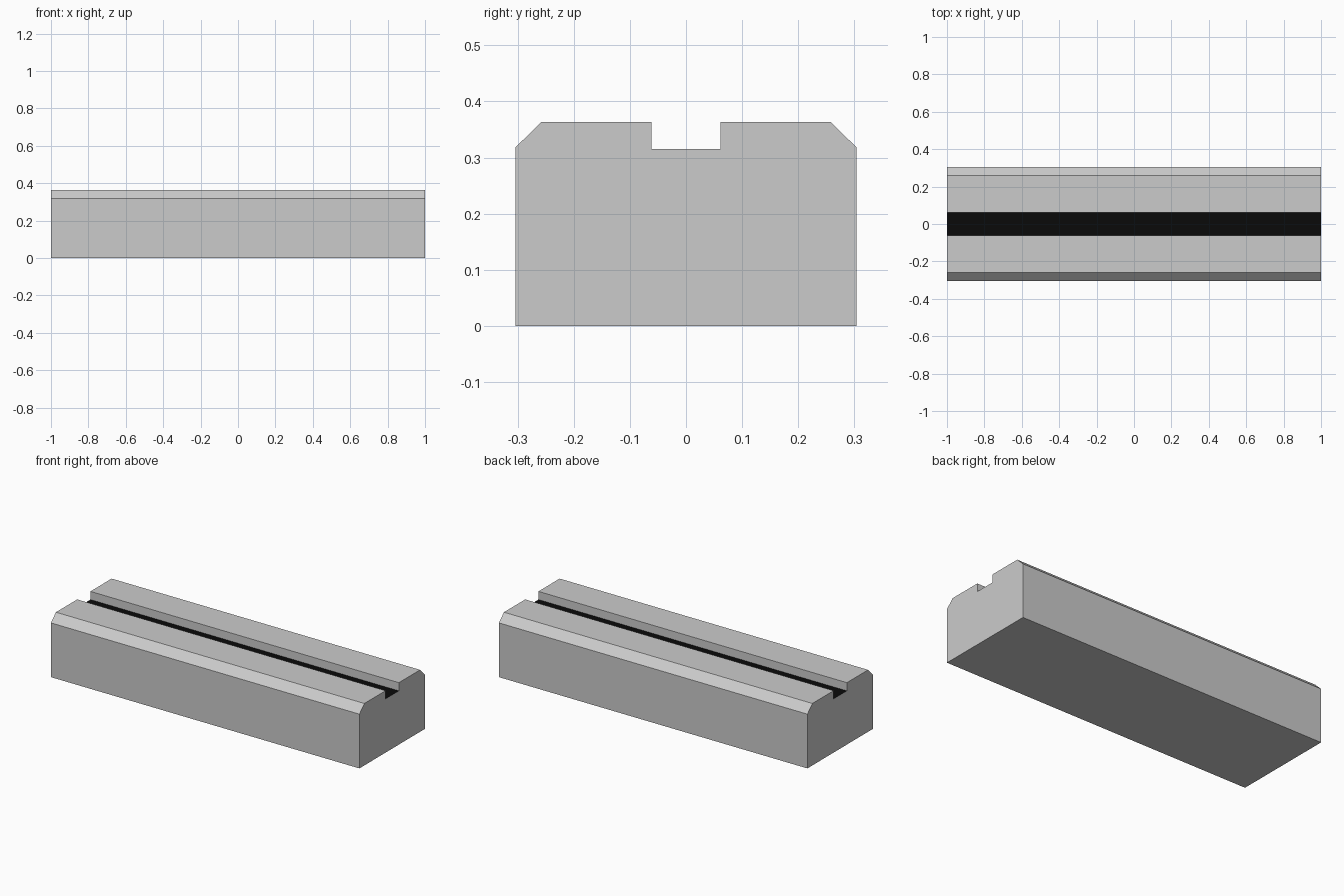
import bpy, bmesh

if "Cube" in bpy.data.objects:
    bpy.data.objects.remove(bpy.data.objects["Cube"])

LENGTH = 2.0
# Half cross-section (y, z), from the groove floor out to the base
HALF = [(0.0615, 0.315), (0.0615, 0.363), (0.258, 0.363),
        (0.304, 0.318), (0.304, 0.0)]
profile = HALF + [(-y, z) for y, z in reversed(HALF)]

# Grooved block: extrude the chamfered profile along x
bm = bmesh.new()
end = bm.faces.new([bm.verts.new((-LENGTH / 2, y, z)) for y, z in profile])
ext = bmesh.ops.extrude_face_region(bm, geom=[end], use_keep_orig=True)
moved = [v for v in ext["geom"] if isinstance(v, bmesh.types.BMVert)]
bmesh.ops.translate(bm, verts=moved, vec=(LENGTH, 0, 0))
bmesh.ops.recalc_face_normals(bm, faces=bm.faces)

# Black floor of the groove
for f in bm.faces:
    c = f.calc_center_median()
    if f.normal.z > 0.9 and abs(c.y) < 0.01:
        f.material_index = 1

mesh = bpy.data.meshes.new("grooved_block")
bm.to_mesh(mesh)
bm.free()
black = bpy.data.materials.new("groove_black")
black.diffuse_color = (0.003, 0.003, 0.003, 1)
black.use_nodes = True
black.node_tree.nodes["Principled BSDF"].inputs["Base Color"].default_value = black.diffuse_color
mesh.materials.append(None)
mesh.materials.append(black)
block = bpy.data.objects.new("grooved_block", mesh)
bpy.context.collection.objects.link(block)
